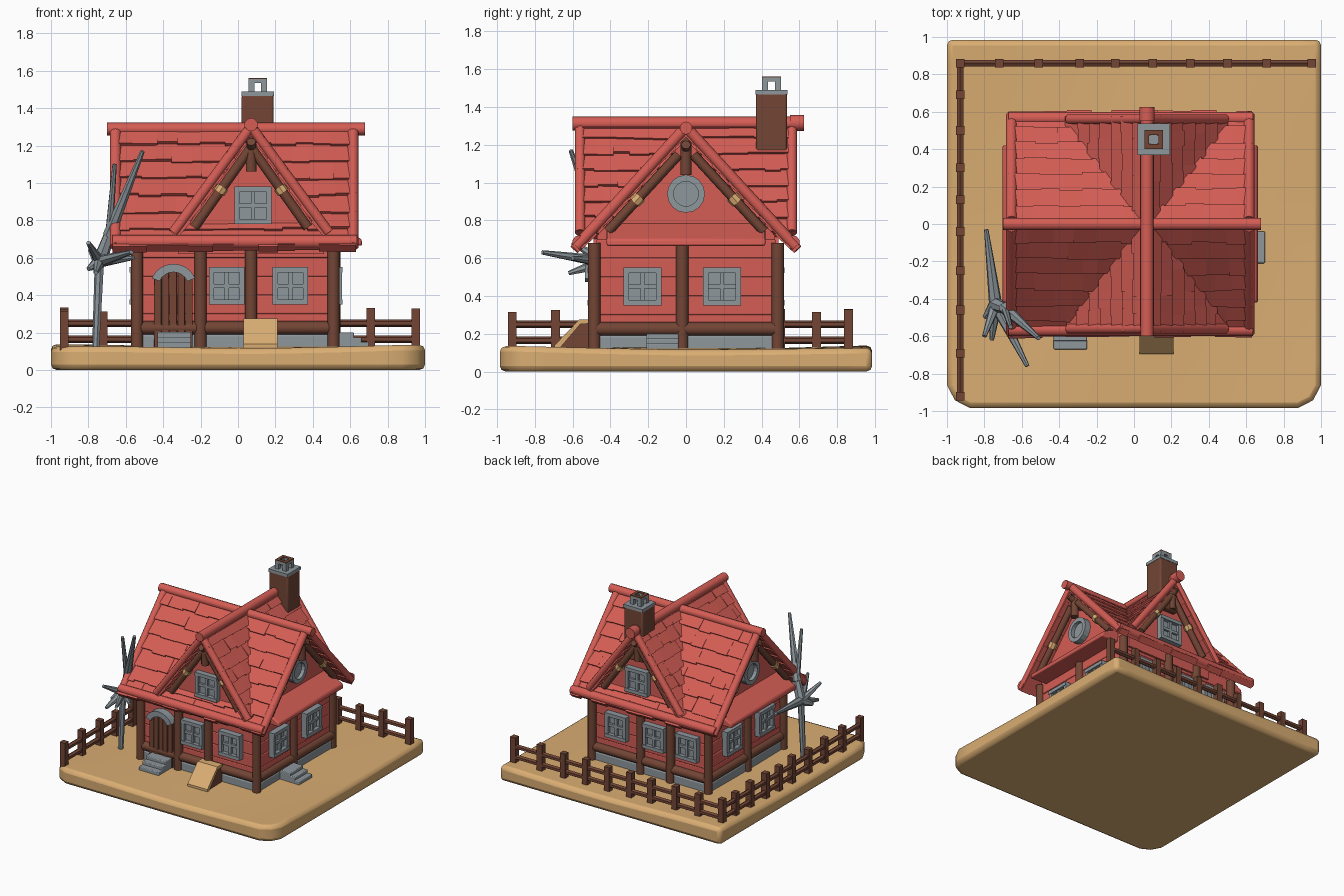
import bpy, bmesh, math, random
from math import radians, sin, cos
from mathutils import Matrix, Vector

if "Cube" in bpy.data.objects:
    bpy.data.objects.remove(bpy.data.objects["Cube"])

random.seed(4)


def mat(name, rgb):
    m = bpy.data.materials.new(name)
    m.diffuse_color = (*rgb, 1)
    m.use_nodes = True
    m.node_tree.nodes["Principled BSDF"].inputs["Base Color"].default_value = m.diffuse_color
    return m


RED = mat("red", (0.66, 0.11, 0.09))
BROWN = mat("brown wood", (0.17, 0.06, 0.036))
GRAY = mat("gray", (0.27, 0.31, 0.335))
TAN = mat("tan", (0.70, 0.42, 0.17))


def prism(bm, pts, y0, y1, M=Matrix()):
    """Extrude an (x, z) outline from y0 to y1."""
    a = [bm.verts.new(M @ Vector((x, y0, z))) for x, z in pts]
    b = [bm.verts.new(M @ Vector((x, y1, z))) for x, z in pts]
    bm.faces.new(a)
    bm.faces.new(b[::-1])
    for i in range(len(pts)):
        j = (i + 1) % len(pts)
        bm.faces.new((a[j], a[i], b[i], b[j]))


def box(bm, x0, x1, y0, y1, z0, z1, M=Matrix()):
    prism(bm, [(x0, z0), (x1, z0), (x1, z1), (x0, z1)], y0, y1, M)


def log(bm, p, q, r, r2=None, n=10, M=Matrix()):
    p, q = M @ Vector(p), M @ Vector(q)
    R = (q - p).to_track_quat('Z', 'Y').to_matrix().to_4x4()
    bmesh.ops.create_cone(bm, cap_ends=True, segments=n, radius1=r, radius2=r if r2 is None else r2,
                          depth=(q - p).length, matrix=Matrix.Translation((p + q) / 2) @ R)


def finish(bm, name, material, bevel=0):
    bmesh.ops.recalc_face_normals(bm, faces=bm.faces)
    me = bpy.data.meshes.new(name)
    bm.to_mesh(me)
    bm.free()
    me.materials.append(material)
    ob = bpy.data.objects.new(name, me)
    bpy.context.collection.objects.link(ob)
    bpy.context.view_layer.objects.active = ob
    ob.select_set(True)
    bpy.ops.object.shade_smooth_by_angle(angle=radians(40))
    ob.select_set(False)
    if bevel:
        b = ob.modifiers.new("bevel", 'BEVEL')
        b.width, b.segments, b.limit_method, b.angle_limit = bevel, 2, 'ANGLE', radians(40)
    return ob


def face(x, y, z, deg):
    """Frame of a wall: local -y points outward."""
    return Matrix.Translation((x, y, z)) @ Matrix.Rotation(radians(deg), 4, 'Z')


# sandy base with uneven top and cut front corners
bm = bmesh.new()
bmesh.ops.create_grid(bm, x_segments=16, y_segments=16, size=1)
for v in bm.verts:
    v.co.y *= 0.985
    s = abs(v.co.x) - v.co.y - 1.9
    if s > 0:
        v.co.x -= math.copysign(s / 2, v.co.x)
        v.co.y += s / 2
for v in [g for g in bmesh.ops.extrude_face_region(bm, geom=bm.faces[:])['geom'] if isinstance(g, bmesh.types.BMVert)]:
    v.co.z = 0.121 + 0.008 * sin(3 * v.co.x + 1) * cos(2.5 * v.co.y) + 0.012 * max(0, v.co.x * -v.co.y)
finish(bm, "ground_base", TAN, 0.03)

# plank walls, stone footing, posts and sill logs
bm = bmesh.new()
for i in range(6):
    o = random.uniform(0, 0.008)
    box(bm, -0.53 - o, 0.51 + o, -0.47 - o, 0.47 + o, 0.1 + i * 0.1, 0.2 + i * 0.1)
finish(bm, "plank_walls", RED, 0.006)
bm = bmesh.new()
box(bm, -0.545, 0.525, -0.49, 0.49, 0.1, 0.19)
finish(bm, "stone_footing", GRAY, 0.01)
bm = bmesh.new()
for x in (-0.54, -0.2, 0.07, 0.51):
    for y in (-0.485, 0.485):
        log(bm, (x, y, 0.11), (x, y, 0.68), 0.034)
for x in (-0.54, 0.515):
    log(bm, (x, -0.02, 0.11), (x, -0.02, 0.68), 0.034)
finish(bm, "wall_posts", BROWN)
bm = bmesh.new()
for y in (-0.475, 0.475):
    log(bm, (-0.53, y, 0.225), (0.51, y, 0.225), 0.036)
for x in (-0.53, 0.51):
    log(bm, (x, -0.47, 0.225), (x, 0.47, 0.225), 0.036)
finish(bm, "sill_logs", BROWN)


def shingled_roof(name, M, W, zr, ze, D, n):
    """Two slopes of jittered overlapping shingle courses, ridge along local y."""
    L = math.hypot(W, zr - ze)
    bm = bmesh.new()
    for sg in (-1, 1):
        def P(s, o):
            return sg * (W * s + (zr - ze) / L * o), zr + (ze - zr) * s + W / L * o
        for i in range(n):
            y = -D
            while y < D:
                y1 = y + random.uniform(0.08, 0.14)
                y1 = D if y1 > D - 0.06 else y1
                s0, s1 = i / n, (i + 1) / n + random.uniform(0.0, 0.025)
                t = random.uniform(0.012, 0.02)
                prism(bm, [P(s0, -0.045), P(s0, 0), P(s1, t), P(s1, -0.035)], y, y1, M)
                y = y1
    return finish(bm, name, RED)


def gable(name, M, W, zr, ze, D, wall, clip, low):
    """Gable wall with rafters, king post and pegs; D is the overhang depth."""
    zc = zr - 0.07 + (ze - zr) * clip / W
    bm = bmesh.new()
    prism(bm, [(0, zr - 0.07), (clip, zc), (clip, 0.62), (-clip, 0.62), (-clip, zc)], -wall, 0, M)
    finish(bm, name + "_wall", RED)
    L = math.hypot(W, zr - ze)
    bm, pegs = bmesh.new(), bmesh.new()
    y = -(D - 0.05)
    for sg in (-1, 1):
        def P(t):
            return Vector((sg * (W * t - (zr - ze) / L * 0.075), y, zr + (ze - zr) * t - W / L * 0.075))
        log(bm, P(0.16), P(low), 0.026, M=M)
        log(pegs, P(0.51), P(0.56), 0.033, n=8, M=M)
    log(bm, (0, y, zr - 0.26), (0, y, zr - 0.04), 0.03, M=M)
    log(bm, (0, -wall, zr - 0.16), (0, -D, zr - 0.1), 0.024, M=M)
    finish(bm, name + "_timbers", BROWN)
    finish(pegs, name + "_rafter_bands", TAN)


# crossing roofs with their four gables
MAIN, CROSS = (0.585, 1.30, 0.665, 0.65), (0.415, 1.32, 0.735, 0.575)
shingled_roof("main_roof", face(-0.02, 0, 0, 90), *MAIN, 7)
shingled_roof("cross_roof", face(0.07, 0, 0, 0), *CROSS, 7)
for nm, d in (("right_gable", 90), ("left_gable", -90)):
    M = face(-0.02, 0, 0, d)
    gable(nm, M, *MAIN, 0.53, 0.47, 0.8)
    # small skirt roof below the side gable
    bm = bmesh.new()
    R = M @ Matrix.Rotation(radians(90), 4, 'Z')
    prism(bm, [(-0.5, 0.80), (-0.68, 0.70), (-0.685, 0.665), (-0.5, 0.67)], -0.42, 0.42, R)
    finish(bm, nm + "_skirt", RED, 0.01)
for nm, d in (("front_gable", 0), ("back_gable", 180)):
    gable(nm, face(0.07, 0, 0, d), *CROSS, 0.49, 0.39, 0.88)

# ridge and eave rolls
bm = bmesh.new()
log(bm, (-0.70, 0, 1.288), (0.68, 0, 1.288), 0.034)
log(bm, (0.07, -0.60, 1.312), (0.07, 0.60, 1.312), 0.036)
log(bm, (0.07, 0.55, 1.315), (0.07, 0.625, 1.315), 0.043)
for s in (-1, 1):
    log(bm, (-0.67, s * 0.565, 0.685), (0.635, s * 0.565, 0.685), 0.036)
    for x in (-0.655, 0.615):  # bargeboards of the side gables
        log(bm, (x, s * 0.02, 1.27), (x, s * 0.58, 0.66), 0.03)
    for t in (-1, 1):          # bargeboards of the front and back gables
        log(bm, (0.07, s * 0.56, 1.30), (0.07 + t * 0.415, s * 0.56, 0.735), 0.028)
finish(bm, "roof_rolls", RED)


def window(name, x, y, z, deg, w=0.2, h=0.2):
    bm, M = bmesh.new(), face(x, y, z, deg)
    w, h, t = w / 2, h / 2, 0.028
    for s in (-1, 1):
        box(bm, *sorted((s * w, s * (w - t))), -0.04, 0.01, -h, h, M)
        box(bm, -w, w, -0.045, 0.01, *sorted((s * h, s * (h - t))), M)
    box(bm, -0.011, 0.011, -0.034, 0.01, -h, h, M)
    box(bm, -w, w, -0.032, 0.01, -0.011, 0.011, M)
    box(bm, -w, w, -0.014, 0.01, -h, h, M)
    finish(bm, name, GRAY)


for i, x in enumerate((-0.06, 0.28)):
    window(f"front_window_{i}", x, -0.475, 0.45, 0, 0.19)
for i, x in enumerate((-0.36, -0.06, 0.28)):
    window(f"back_window_{i}", x, 0.475, 0.45, 180, 0.19)
for i, y in enumerate((-0.23, 0.19)):
    window(f"right_window_{i}", 0.515, y, 0.45, 90)
    window(f"left_window_{i}", -0.535, y, 0.45, -90)
window("front_gable_window", 0.08, -0.49, 0.88, 0)
window("back_gable_window", 0.08, 0.49, 0.88, 180)

# round windows in the side gables
for nm, x, d in (("right", 0.51, 90), ("left", -0.55, -90)):
    bm, M = bmesh.new(), face(x, 0, 0.94, d)
    ring = [[(r * cos(a * math.pi / 8), r * sin(a * math.pi / 8)) for a in range(16)] for r in (0.1, 0.066)]
    for i in range(16):
        j = (i + 1) % 16
        prism(bm, [ring[0][i], ring[0][j], ring[1][j], ring[1][i]], -0.05, 0.01, M)
    prism(bm, ring[1], -0.02, 0.01, M)
    bmesh.ops.remove_doubles(bm, verts=bm.verts, dist=0.0005)
    finish(bm, nm + "_round_window", GRAY)

# plank door, stone arch and steps
bm = bmesh.new()
for i in range(5):
    x = -0.45 + i * 0.042
    top = 0.53 - 6 * (x + 0.021 + 0.345) ** 2
    box(bm, x, x + 0.04, -0.505 - 0.004 * (i % 2), -0.46, 0.12, top)
finish(bm, "door", BROWN, 0.004)
bm = bmesh.new()
arc = [(-0.345 + r * cos(radians(a)), 0.445 + r * 0.98 * sin(radians(a)))
       for r, aa in ((0.125, range(22, 159, 17)), (0.08, range(158, 21, -17))) for a in aa]
prism(bm, arc, -0.535, -0.46)
finish(bm, "door_arch", GRAY)
bm = bmesh.new()
for i in range(3):
    box(bm, -0.43, -0.25, -0.67 + i * 0.045, -0.48, 0.11, 0.15 + i * 0.027)
    box(bm, 0.5, 0.70 - i * 0.04, -0.21, -0.04, 0.11, 0.15 + i * 0.025)
finish(bm, "stone_steps", GRAY, 0.006)

# cellar hatch: brown wedge with a tan lid
bm = bmesh.new()
H = Matrix.Rotation(radians(90), 4, 'Z')
prism(bm, [(-0.68, 0.11), (-0.47, 0.11), (-0.47, 0.26), (-0.56, 0.26), (-0.68, 0.14)], -0.20, -0.04, H)
finish(bm, "cellar_hatch", BROWN)
bm = bmesh.new()
prism(bm, [(-0.695, 0.115), (-0.675, 0.115), (-0.56, 0.25), (-0.5, 0.255), (-0.5, 0.275), (-0.565, 0.275), (-0.695, 0.14)],
      -0.21, -0.03, H)
finish(bm, "hatch_lid", TAN)

# chimney with an open crown
bm = bmesh.new()
box(bm, 0.02, 0.19, 0.37, 0.535, 1.05, 1.475)
finish(bm, "chimney_stack", BROWN, 0.012)
bm, cap = bmesh.new(), bmesh.new()
box(bm, 0.018, 0.192, 0.368, 0.537, 1.465, 1.49)
for s in (-1, 1):
    for t in (-1, 1):
        x, y = 0.105 + s * 0.034, 0.452 + t * 0.034
        box(bm, x - 0.016, x + 0.016, y - 0.016, y + 0.016, 1.48, 1.55)
    for b, z0, z1 in ((bm, 1.535, 1.555), (cap, 1.555, 1.562)):
        box(b, 0.055, 0.155, *sorted((0.452 + s * 0.05, 0.452 + s * 0.025)), z0, z1)
        box(b, *sorted((0.105 + s * 0.05, 0.105 + s * 0.025)), 0.427, 0.477, z0, z1)
finish(bm, "chimney_crown", GRAY)
finish(cap, "chimney_rim", BROWN)

# fence along the back and left edges
bm = bmesh.new()
posts = [(x, 0.86) for x in (-0.93, -0.72, -0.51, -0.29, -0.1, 0.1, 0.3, 0.5, 0.71, 0.95)]
posts += [(-0.93, y) for y in (0.69, 0.5, 0.3, 0.13, -0.04, -0.25, -0.46, -0.69, -0.92)]
for x, y in posts:
    box(bm, x - 0.023, x + 0.023, y - 0.023, y + 0.023, 0.1, random.uniform(0.31, 0.335))
for z in (0.165, 0.25):
    log(bm, (-0.95, 0.86, z), (0.96, 0.86, z), 0.02, n=6)
    log(bm, (-0.93, -0.93, z), (-0.93, 0.88, z), 0.02, n=6)
finish(bm, "fence", BROWN)

# dead twisted tree at the left front corner
bm = bmesh.new()
K = (-0.74, -0.43, 0.58)
log(bm, (-0.76, -0.43, 0.11), K, 0.02, 0.026, 7)
fork = (-0.69, -0.45, 0.72)
log(bm, K, fork, 0.04, 0.03, 7)
for a, b, r in ((fork, (-0.51, -0.61, 1.17), 0.034), (fork, (-0.66, -0.55, 1.10), 0.022),
                (K, (-0.79, -0.03, 0.64), 0.036), (K, (-0.57, -0.76, 0.63), 0.034),
                (K, (-0.76, -0.62, 0.52), 0.036), (K, (-0.80, -0.60, 0.68), 0.03),
                (K, (-0.56, -0.60, 0.60), 0.034), (K, (-0.80, -0.50, 0.54), 0.04)):
    log(bm, a, b, r, 0.012, 7)
finish(bm, "dead_tree", GRAY)
